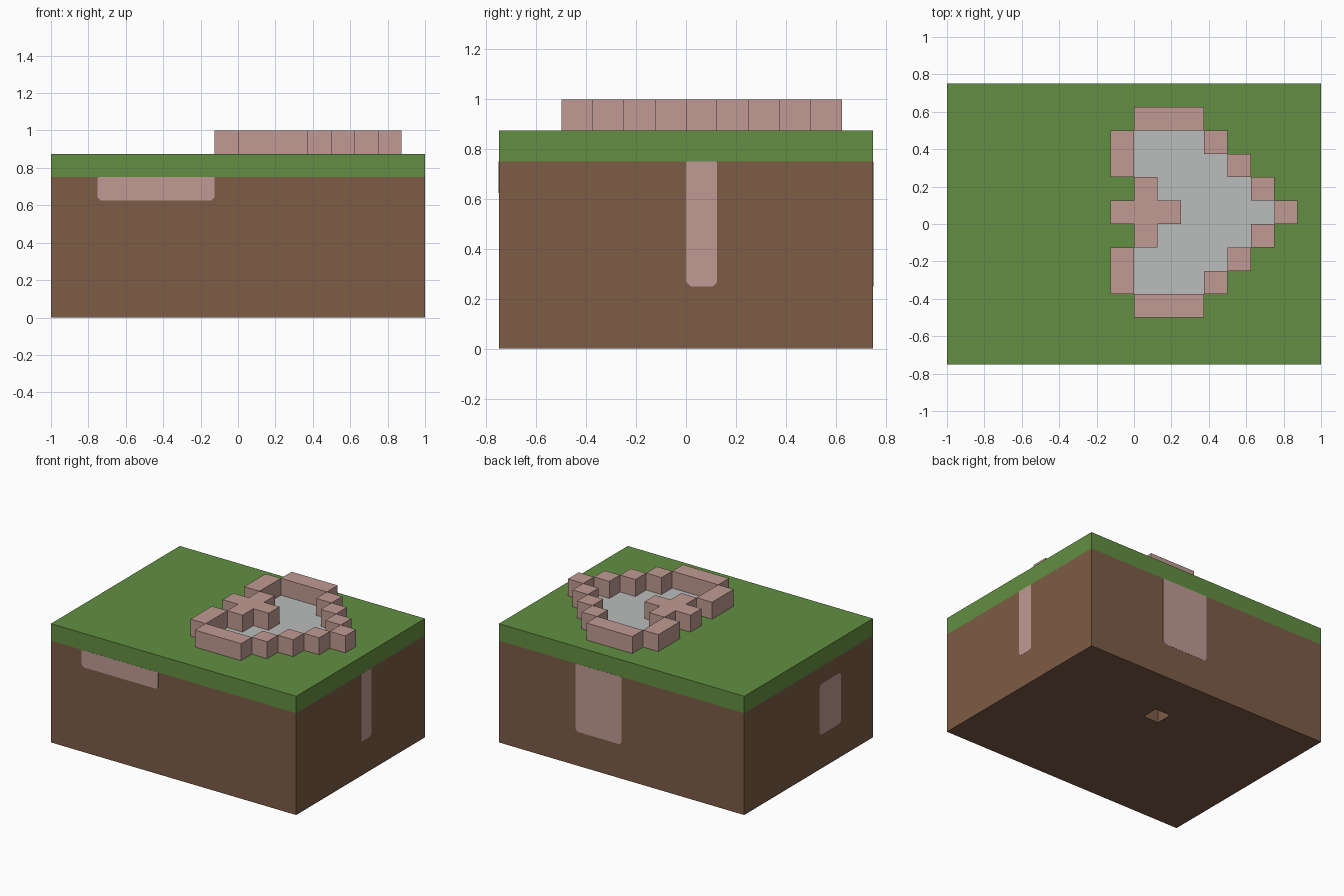
import bpy
import bmesh
from mathutils import Vector

default = bpy.data.objects.get("Cube")
if default:
    bpy.data.objects.remove(default, do_unlink=True)

U = 0.125  # size of one grid cell


def material(name, rgb):
    linear = [((c / 255 + 0.055) / 1.055) ** 2.4 for c in rgb]
    mat = bpy.data.materials.new(name)
    mat.use_nodes = True
    mat.diffuse_color = (*linear, 1)
    mat.node_tree.nodes["Principled BSDF"].inputs["Base Color"].default_value = (*linear, 1)
    return mat


grass = material("grass green", (98, 143, 65))
soil = material("soil brown", (125, 92, 70))
stone = material("pale pink stone", (192, 154, 147))
water = material("light grey water", (187, 190, 188))


def finish(name, bm, mats):
    mesh = bpy.data.meshes.new(name)
    bm.to_mesh(mesh)
    bm.free()
    for mat in mats:
        mesh.materials.append(mat)
    obj = bpy.data.objects.new(name, mesh)
    bpy.context.collection.objects.link(obj)
    return obj


def sheet(cells, z, skirt_z, down=False):
    """Flat sheet of grid cells with vertical sides dropped from its outline."""
    bm = bmesh.new()
    lookup = {}

    def corner(i, j):
        if (i, j) not in lookup:
            lookup[i, j] = bm.verts.new((i * U, j * U, z))
        return lookup[i, j]

    faces = {}
    for i, j in cells:
        ring = [corner(i, j), corner(i + 1, j), corner(i + 1, j + 1), corner(i, j + 1)]
        faces[i, j] = bm.faces.new(ring[::-1] if down else ring)
    for edge in [e for e in bm.edges if e.is_boundary]:
        loop = edge.link_loops[0]
        a, b = loop.vert, loop.link_loop_next.vert
        a2, b2 = (bm.verts.new((v.co.x, v.co.y, skirt_z)) for v in (a, b))
        bm.faces.new((b, a, a2, b2))
    return bm, faces


# Pond plan, from its middle row outwards: W is stone, ~ is water
half_plan = ["WWW~~~~W", ".W~~~~W.", "W~~~~W..", "W~~~W...", ".WWW...."]
plan = {}
for j, row in enumerate(half_plan):
    for i, mark in enumerate(row):
        plan[i - 1, j] = plan[i - 1, -j] = mark
block = [(i, j) for i in range(-8, 8) for j in range(-6, 6)]

# Turf layer with the water surface flush in its top
bm, faces = sheet(block, 7 * U, 6 * U)
for cell, face in faces.items():
    face.material_index = 1 if plan.get(cell) == "~" else 0
finish("turf_and_pond", bm, [grass, water])

# Stone rim around the pond
bm, _ = sheet([c for c, mark in plan.items() if mark == "W"], 8 * U, 7 * U)
finish("stone_rim", bm, [stone])

# Soil block with a one-cell hole underneath
bm, faces = sheet(block, 0, 6 * U, down=True)
hole = bmesh.ops.extrude_discrete_faces(bm, faces=[faces[0, 2]])["faces"][0]
bmesh.ops.translate(bm, verts=hole.verts[:], vec=(0, 0, U))
finish("soil_block", bm, [soil])


def seam(name, normal, a0, a1, z0, z1, cut_top=False):
    """Thin stone plate with clipped corners on one side of the soil."""
    normal = Vector(normal)
    across = Vector((abs(normal.y), abs(normal.x), 0))
    centre = Vector((normal.x, normal.y * 0.75, 0))
    c, t = 0.018, 0.018 if cut_top else 0.003
    a0, a1, z0, z1 = (v * U for v in (a0, a1, z0, z1))
    outline = [(a0 + c, z0), (a1 - c, z0), (a1, z0 + c), (a1, z1 - t),
               (a1 - t, z1), (a0 + t, z1), (a0, z1 - t), (a0, z0 + c)]
    bm = bmesh.new()
    face = bm.faces.new([bm.verts.new(centre + across * a + Vector((0, 0, z)) - normal * 0.002)
                         for a, z in outline])
    new = bmesh.ops.extrude_face_region(bm, geom=[face], use_keep_orig=True)["geom"]
    verts = [v for v in new if isinstance(v, bmesh.types.BMVert)]
    bmesh.ops.translate(bm, verts=verts, vec=normal * 0.003)
    bmesh.ops.recalc_face_normals(bm, faces=bm.faces[:])
    finish(name, bm, [stone])


# Stone seams showing on the four sides
seam("front_seam", (0, -1, 0), -6, -1, 5, 6)
seam("back_seam", (0, 1, 0), 0, 3, 2, 6)
seam("left_seam", (1, 0, 0), 0, 1, 2, 6)
seam("right_seam", (-1, 0, 0), -3, -1, 2, 5, cut_top=True)
